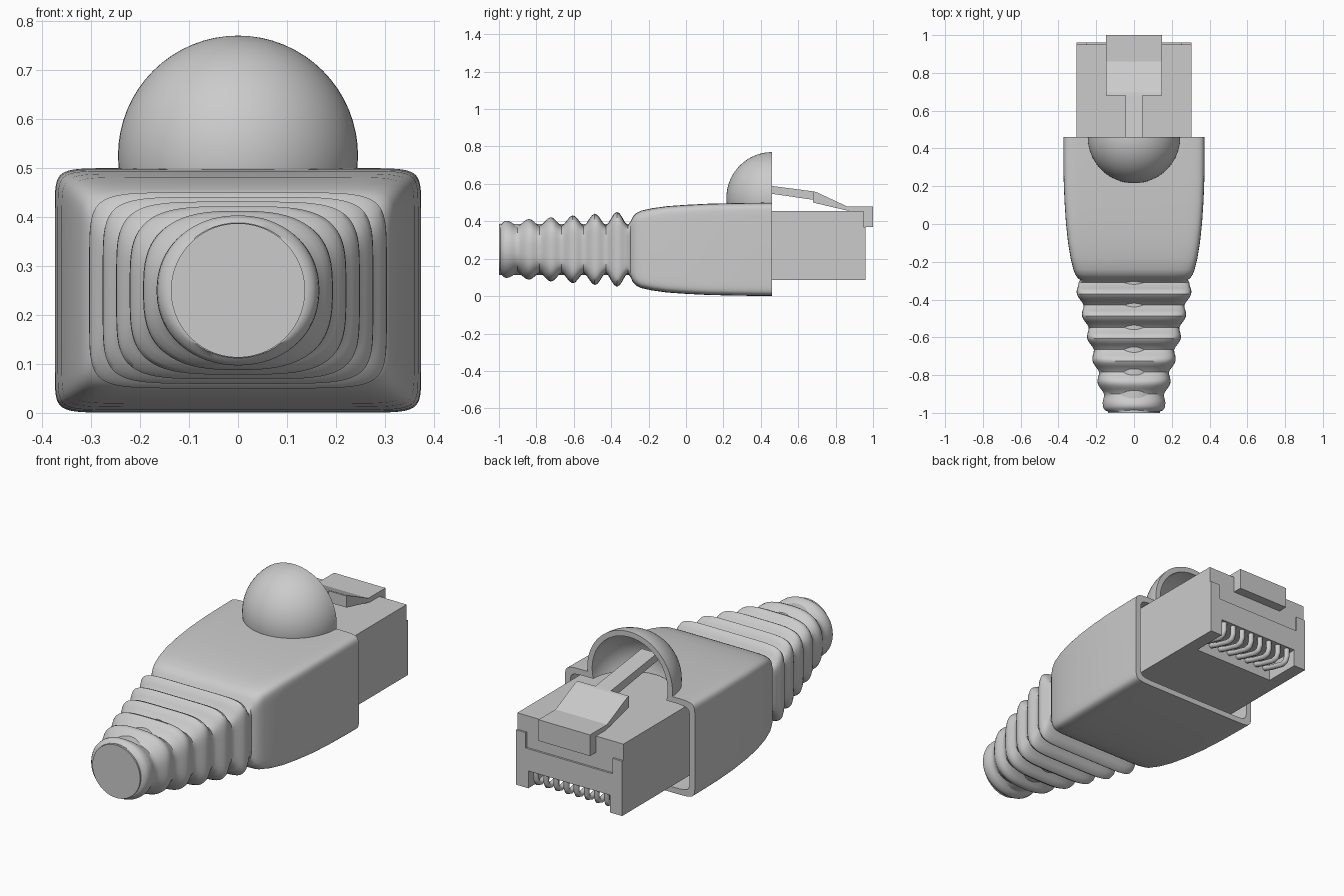
import bpy, bmesh, math
from mathutils import Vector

if "Cube" in bpy.data.objects:
    bpy.data.objects.remove(bpy.data.objects["Cube"])


def finish(name, bm, smooth=None):
    bmesh.ops.recalc_face_normals(bm, faces=bm.faces)
    me = bpy.data.meshes.new(name)
    bm.to_mesh(me)
    bm.free()
    ob = bpy.data.objects.new(name, me)
    bpy.context.collection.objects.link(ob)
    if smooth:
        shade(ob, smooth)
    return ob


def shade(ob, deg):
    bpy.ops.object.select_all(action='DESELECT')
    ob.select_set(True)
    bpy.context.view_layer.objects.active = ob
    bpy.ops.object.shade_smooth_by_angle(angle=math.radians(deg))


def box(name, x0, x1, y0, y1, z0, z1):
    bm = bmesh.new()
    bmesh.ops.create_cube(bm, size=1)
    for v in bm.verts:
        v.co = Vector(((x0 + x1) / 2 + v.co.x * (x1 - x0),
                       (y0 + y1) / 2 + v.co.y * (y1 - y0),
                       (z0 + z1) / 2 + v.co.z * (z1 - z0)))
    return finish(name, bm)


def ball(name, r, loc):
    bm = bmesh.new()
    bmesh.ops.create_uvsphere(bm, u_segments=64, v_segments=32, radius=r)
    bmesh.ops.translate(bm, verts=bm.verts, vec=loc)
    return finish(name, bm)


def extrude_profile(name, half_x, pts):
    """Side profile of (y, z) points extruded across x."""
    bm = bmesh.new()
    f = bm.faces.new([bm.verts.new((-half_x, y, z)) for y, z in pts])
    new = bmesh.ops.extrude_face_region(bm, geom=[f])['geom']
    bmesh.ops.translate(bm, verts=[g for g in new if isinstance(g, bmesh.types.BMVert)],
                        vec=(2 * half_x, 0, 0))
    return finish(name, bm)


def loft(name, sections, n=72):
    """Skin superellipse sections (y, half_x, half_z, exponent) centred on z = 0.25."""
    bm = bmesh.new()
    rings = []
    for y, hx, hz, e in sections:
        ring = []
        for i in range(n):
            a = 2 * math.pi * (i + 0.5) / n
            c, s = math.cos(a), math.sin(a)
            ring.append(bm.verts.new((hx * math.copysign(abs(c) ** (2 / e), c), y,
                                      0.25 + hz * math.copysign(abs(s) ** (2 / e), s))))
        rings.append(ring)
    for a, b in zip(rings, rings[1:]):
        for i in range(n):
            bm.faces.new((a[i], a[(i + 1) % n], b[(i + 1) % n], b[i]))
    bm.faces.new(rings[0])
    bm.faces.new(rings[-1])
    return finish(name, bm)


def boolean(ob, other, op='DIFFERENCE'):
    m = ob.modifiers.new('bool', 'BOOLEAN')
    m.object, m.operation, m.solver = other, op, 'EXACT'
    bpy.context.view_layer.objects.active = ob
    bpy.ops.object.modifier_apply(modifier=m.name)
    bpy.data.objects.remove(other)


# Boot: ribbed strain relief growing from round to rectangular, then the body
sections = [(-0.992, 0.14, 0.138, 2)]
pitch = 0.118
for k in range(6):
    for j in range(-3 if k == 0 else -4, 6 if k == 5 else 5):
        if j == -4:
            continue
        y = -0.96 + pitch * k + j * pitch / 8 if k or j >= 0 else -0.96 + j * 0.009
        t = max(0, (y + 0.96) / (5 * pitch))
        w = (0.5 + 0.5 * math.cos(2 * math.pi * j / 8)) ** 0.8
        if k == 0 and j < 0:
            w = 1 - 0.07 * j * j
        hx = (0.145 + 0.135 * t) * (1 - w) + (0.165 + 0.138 * t) * w
        hz = (0.125 + 0.0025 * t) * (1 - w) + (0.153 + 0.047 * t) * w
        sections.append((y, hx, hz, 2.1 + 5.5 * t ** 1.3))
sections = [s for s in sections if s[0] < -0.305]
sections += [(-0.296, 0.285, 0.150, 9), (-0.284, 0.300, 0.175, 10), (-0.265, 0.312, 0.194, 11),
             (-0.24, 0.321, 0.207, 12), (-0.18, 0.336, 0.220, 13), (-0.1, 0.349, 0.231, 14),
             (0.0, 0.360, 0.238, 15), (0.12, 0.368, 0.244, 16), (0.25, 0.373, 0.247, 16),
             (0.38, 0.374, 0.249, 16), (0.52, 0.374, 0.25, 16)]
boot = loft('boot', sections)

# Thumb hood, cavity and open mouth of the boot
centre = (0, 0.461, 0.525)
boolean(boot, ball('hood', 0.245, centre), 'UNION')
boolean(boot, loft('cavity', [(-0.22, 0.28, 0.17, 12), (-0.1, 0.318, 0.2, 14),
                              (0.12, 0.338, 0.216, 16), (0.62, 0.346, 0.222, 16)]))
boolean(boot, ball('hood_inside', 0.217, centre))
boolean(boot, box('mouth_cut', -1, 1, 0.461, 2, -1, 2))
shade(boot, 40)

# Cable core showing through the rib slots
loft_cable = loft('cable', [(-1.0, 0.137, 0.137, 2), (-0.2, 0.137, 0.137, 2)], 64)
shade(loft_cable, 40)

# Plug housing: lower block with contact bay, and top slab
housing = box('plug_housing', -0.305, 0.305, -0.08, 0.96, 0.085, 0.37)
boolean(housing, box('contact_bay', -0.235, 0.235, 0.77, 1.1, 0.0, 0.175))
boolean(housing, box('front_panel', -0.25, 0.25, 0.95, 1.1, 0.29, 0.5))
box('plug_top', -0.305, 0.305, -0.08, 0.95, 0.37, 0.455)

# Latch: wide thumb tab with hooked end, and narrow spring arm
extrude_profile('latch_tab', 0.148, [(0.68, 0.56), (0.695, 0.557), (0.86, 0.48), (1.0, 0.48),
                                     (1.0, 0.37), (0.95, 0.37), (0.95, 0.453), (0.88, 0.453),
                                     (0.68, 0.50)])
extrude_profile('latch_arm', 0.045, [(0.3, 0.57), (0.3, 0.61), (0.68, 0.56), (0.68, 0.515)])

# Eight bent contact wires
for i in range(8):
    cu = bpy.data.curves.new('contact', 'CURVE')
    cu.dimensions = '3D'
    cu.bevel_depth, cu.bevel_resolution, cu.use_fill_caps = 0.014, 2, True
    path = [(0.94, 0.185), (0.94, 0.135), (0.93, 0.113), (0.905, 0.105), (0.82, 0.125), (0.76, 0.145)]
    sp = cu.splines.new('POLY')
    sp.points.add(len(path) - 1)
    for p, (y, z) in zip(sp.points, path):
        p.co = ((i - 3.5) * 0.058, y, z, 1)
    bpy.context.collection.objects.link(bpy.data.objects.new('contact', cu))
